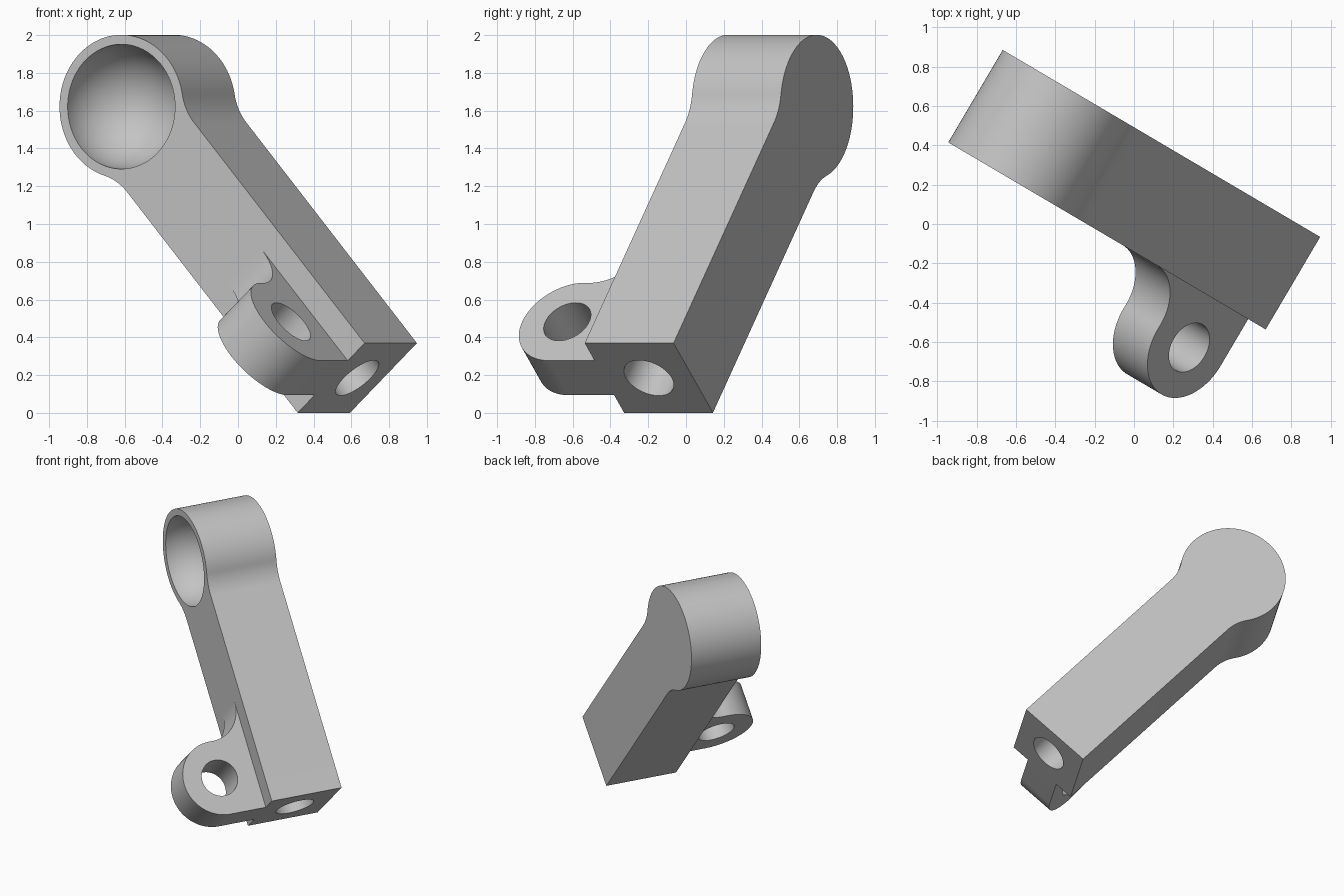
import bpy, bmesh
from math import pi, sin, cos, atan2, sqrt, radians
from mathutils import Matrix, Vector

if "Cube" in bpy.data.objects:
    bpy.data.objects.remove(bpy.data.objects["Cube"], do_unlink=True)

# Single grey material
grey = bpy.data.materials.new("plain grey")
grey.use_nodes = True
colour = (0.55, 0.55, 0.55, 1)
grey.diffuse_color = colour
grey.node_tree.nodes["Principled BSDF"].inputs["Base Color"].default_value = colour

# Tilted part frame: X across the arm, Y along the arm, Z out of its front face
yaw, lean = radians(30.5), radians(41.9)
side = Vector((cos(yaw), -sin(yaw), 0))
up = Vector((0, 0, 1))
across = side * cos(lean) + up * sin(lean)
along = side * -sin(lean) + up * cos(lean)
out = across.cross(along)
frame = Matrix((across, along, out)).transposed().to_4x4()
frame.translation = (0.493, -0.432, 0.185)

HALF, LENGTH, DEPTH = 0.276, 1.93, 0.546
HEAD, FILLET = 0.38, 0.30
LUG, LUG_HALF, LUG_FILLET = 0.277, 0.137, 0.25


def arc(cx, cy, r, start, end, steps):
    angles = [start + (end - start) * i / steps for i in range(steps + 1)]
    return [(cx + r * cos(a), cy + r * sin(a)) for a in angles]


def finish(name, bm):
    bmesh.ops.remove_doubles(bm, verts=bm.verts, dist=1e-5)
    bmesh.ops.recalc_face_normals(bm, faces=bm.faces)
    mesh = bpy.data.meshes.new(name)
    bm.to_mesh(mesh)
    bm.free()
    mesh.materials.append(grey)
    obj = bpy.data.objects.new(name, mesh)
    bpy.context.collection.objects.link(obj)
    obj.matrix_world = frame
    return obj


def prism(name, points, offset):
    bm = bmesh.new()
    face = bm.faces.new([bm.verts.new(p) for p in points])
    grown = bmesh.ops.extrude_face_region(bm, geom=[face])["geom"]
    verts = [v for v in grown if isinstance(v, bmesh.types.BMVert)]
    bmesh.ops.translate(bm, verts=verts, vec=offset)
    return finish(name, bm)


def rod(name, centre, radius, length, turn):
    bm = bmesh.new()
    bmesh.ops.create_cone(bm, cap_ends=True, segments=64, radius1=radius,
                          radius2=radius, depth=length,
                          matrix=Matrix.Translation(centre) @ turn)
    return finish(name, bm)


def cut(obj, cutters):
    for cutter in cutters:
        cutter.hide_render = True
        mod = obj.modifiers.new("cut", "BOOLEAN")
        mod.operation, mod.solver, mod.object = "DIFFERENCE", "EXACT", cutter
    bpy.context.view_layer.update()
    result = obj.evaluated_get(bpy.context.evaluated_depsgraph_get())
    mesh = bpy.data.meshes.new_from_object(result)
    obj.modifiers.clear()
    obj.data = mesh
    for cutter in cutters:
        bpy.data.objects.remove(cutter, do_unlink=True)


# Arm: square bar blending into a round head
reach = HALF + FILLET
drop = sqrt((HEAD + FILLET) ** 2 - reach ** 2)
bend = atan2(drop, reach)
outline = [(-HALF, 0), (HALF, 0)]
outline += arc(reach, LENGTH - drop, FILLET, pi, pi - bend, 12)
outline += arc(0, LENGTH, HEAD, -bend, pi + bend, 72)[1:-1]
outline += arc(-reach, LENGTH - drop, FILLET, bend, 0, 12)
arm = prism("arm", [(x, y, 0) for x, y in outline], (0, 0, -DEPTH))

# Round bowl in the head and a bore in the foot
bm = bmesh.new()
bmesh.ops.create_uvsphere(bm, u_segments=72, v_segments=48, radius=0.33,
                          matrix=Matrix.Translation((0, LENGTH, 0.001)))
bowl = finish("bowl_cutter", bm)
bore = rod("bore_cutter", (0, 0.25, -DEPTH / 2), 0.14, 0.7, Matrix.Rotation(pi / 2, 4, "X"))
cut(arm, [bowl, bore])

# Lug: rounded ear on the front face, swept into the arm on one side
foot = LUG + 2 * sqrt(LUG * LUG_FILLET)
meet = atan2(LUG_FILLET - LUG, foot - LUG)
ear = [(0, 0)]
ear += arc(foot, LUG_FILLET, LUG_FILLET, 1.5 * pi, pi + meet, 24)
ear += arc(LUG, LUG, LUG, meet, pi, 48)[1:]
lug = prism("lug", [(-LUG_HALF, y, z) for y, z in ear], (2 * LUG_HALF, 0, 0))
pin = rod("pin_cutter", (0, LUG, LUG), 0.135, 1, Matrix.Rotation(pi / 2, 4, "Y"))
cut(lug, [pin])

# Smooth the curves and keep the edges crisp
bpy.ops.object.select_all(action="DESELECT")
for part in (arm, lug):
    part.select_set(True)
bpy.context.view_layer.objects.active = arm
bpy.ops.object.shade_smooth_by_angle(angle=radians(30))
